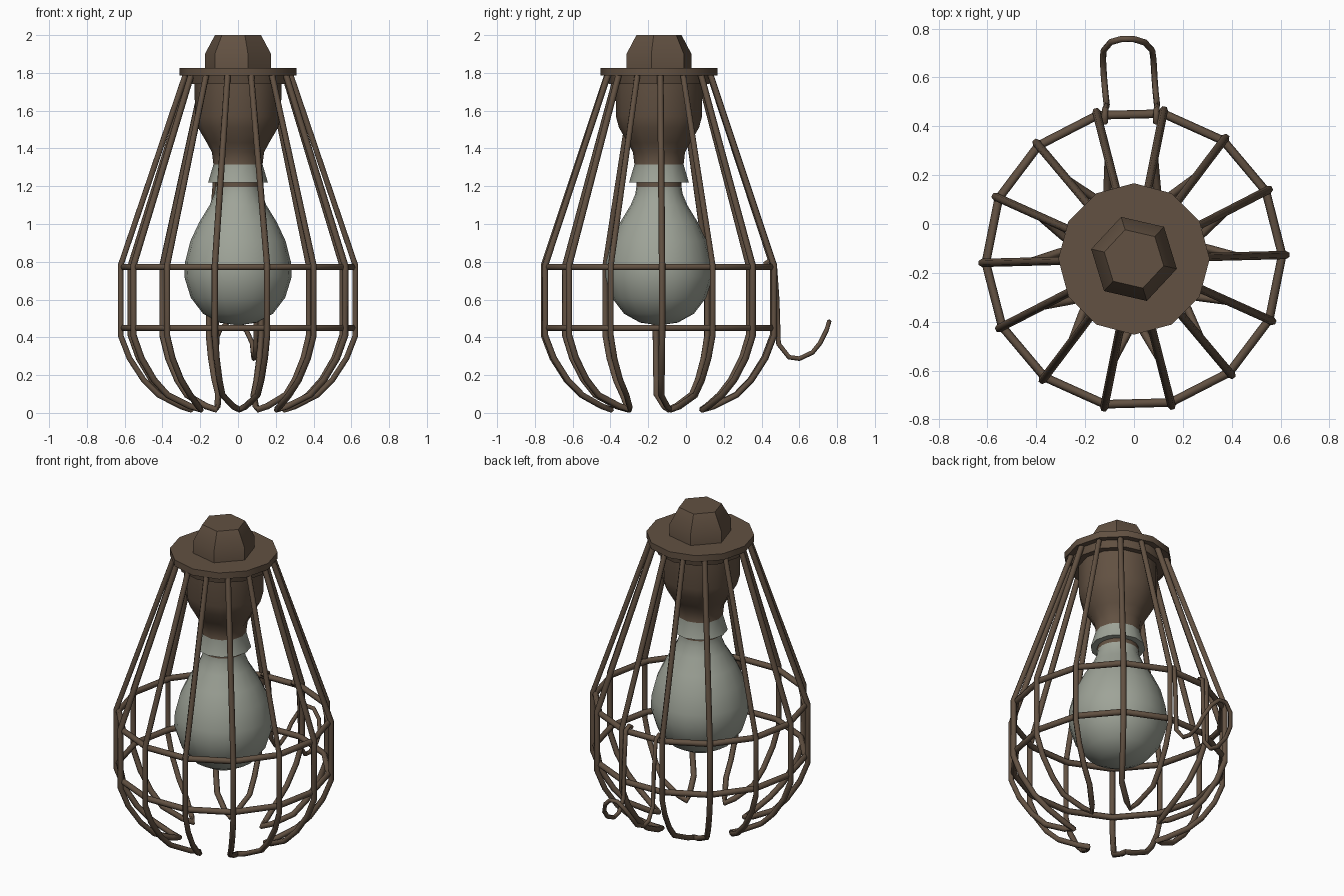
import bpy, bmesh, math
from mathutils import Vector

if "Cube" in bpy.data.objects:
    bpy.data.objects.remove(bpy.data.objects["Cube"])

CY = -0.143          # the lamp axis sits at x = 0, y = CY
N = 14               # upright wires
OFF = math.radians(1.5)
STEP = 2 * math.pi / N


def material(name, rgb):
    m = bpy.data.materials.new(name)
    m.diffuse_color = (*rgb, 1)
    m.use_nodes = True
    m.node_tree.nodes["Principled BSDF"].inputs["Base Color"].default_value = m.diffuse_color
    return m


BROWN = material("rusty_brown", (0.122, 0.082, 0.054))
GLASS = material("dusty_glass", (0.345, 0.37, 0.315))


def polar(r, a, z):
    return Vector((r * math.cos(a), CY + r * math.sin(a), z))


def smooth(ob, angle):
    bpy.ops.object.select_all(action='DESELECT')
    ob.select_set(True)
    bpy.context.view_layer.objects.active = ob
    bpy.ops.object.shade_smooth_by_angle(angle=math.radians(angle))


def lathe(name, profile, sides, start=0.0, mats=(BROWN,), rule=None, angle=40):
    """Spin an (r, z) profile, listed from bottom to top, about the lamp axis."""
    bm = bmesh.new()
    rows = []
    for r, z in profile:
        if r < 1e-5:
            rows.append([bm.verts.new(polar(0, 0, z))] * sides)
        else:
            rows.append([bm.verts.new(polar(r, start + 2 * math.pi * i / sides, z))
                         for i in range(sides)])
    for lo, hi in zip(rows, rows[1:]):
        for i in range(sides):
            j = (i + 1) % sides
            quad = list(dict.fromkeys((lo[i], lo[j], hi[j], hi[i])))
            f = bm.faces.new(quad)
            if rule:
                f.material_index = rule(f.calc_center_median().z)
    bmesh.ops.recalc_face_normals(bm, faces=bm.faces)
    me = bpy.data.meshes.new(name)
    bm.to_mesh(me)
    bm.free()
    for m in mats:
        me.materials.append(m)
    ob = bpy.data.objects.new(name, me)
    bpy.context.collection.objects.link(ob)
    smooth(ob, angle)
    return ob


def wires(name, paths, radius, closed=False):
    """Round wire along each path, turned into a mesh."""
    cu = bpy.data.curves.new(name, 'CURVE')
    cu.dimensions = '3D'
    cu.bevel_depth = radius
    cu.bevel_resolution = 1
    cu.use_fill_caps = True
    for path in paths:
        sp = cu.splines.new('POLY')
        sp.points.add(len(path) - 1)
        for p, co in zip(sp.points, path):
            p.co = (*co, 1)
        sp.use_cyclic_u = closed
    cu.materials.append(BROWN)
    ob = bpy.data.objects.new(name, cu)
    bpy.context.collection.objects.link(ob)
    bpy.ops.object.select_all(action='DESELECT')
    ob.select_set(True)
    bpy.context.view_layer.objects.active = ob
    bpy.ops.object.convert(target='MESH')
    smooth(bpy.context.object, 65)


# six-sided cap on top
lathe("hex_cap", [(0, 1.81), (0.18, 1.81), (0.18, 1.90), (0.125, 2.0), (0, 2.0)],
      6, math.radians(-13), angle=35)

# round plate that carries the cage
lathe("top_plate", [(0, 1.74), (0.265, 1.74), (0.275, 1.785), (0.31, 1.785),
                    (0.31, 1.825), (0, 1.825)], 12, angle=35)

# lamp holder, with its flared grey collar at the lower end
lathe("socket", [(0.11, 1.22), (0.158, 1.22), (0.13, 1.315), (0.138, 1.38),
                 (0.165, 1.43), (0.212, 1.51), (0.228, 1.57), (0.23, 1.75)],
      12, mats=(BROWN, GLASS), rule=lambda z: int(1.22 < z + 0.001 < 1.31), angle=50)

# light bulb, with a brown band at the neck
lathe("bulb", [(0, 0.463), (0.10, 0.478), (0.185, 0.525), (0.25, 0.61), (0.284, 0.72),
               (0.28, 0.80), (0.252, 0.91), (0.205, 1.01), (0.15, 1.10),
               (0.125, 1.16), (0.12, 1.195), (0.118, 1.24)],
      20, mats=(GLASS, BROWN), rule=lambda z: int(z > 1.195), angle=60)

# cage uprights: each neighbouring pair is one bent wire joined in a hairpin below
side = [(0.275, 1.80), (0.622, 0.78), (0.622, 0.41), (0.575, 0.29),
        (0.50, 0.175), (0.42, 0.095)]
hairpins = []
for k in range(0, N, 2):
    a, b = OFF + k * STEP, OFF + (k + 1) * STEP
    mid = (a + b) / 2
    down = [polar(r, a, z) for r, z in side]
    up = [polar(r, b, z) for r, z in reversed(side)]
    tip = [polar(0.305, mid - 0.11, 0.035), polar(0.255, mid, 0.018),
           polar(0.305, mid + 0.11, 0.035)]
    hairpins.append(down + tip + up)
wires("cage_uprights", hairpins, 0.017)

# two hoops round the cage
wires("cage_hoops", [[polar(0.607, OFF + i * STEP, z) for i in range(N)]
                     for z in (0.772, 0.45)], 0.018, closed=True)

# hanging hook at the back, clipped over the upper hoop
hook = [(-0.12, 0.415, 0.785), (-0.12, 0.44, 0.805), (-0.118, 0.47, 0.785),
        (-0.113, 0.482, 0.60), (-0.112, 0.49, 0.365), (-0.118, 0.545, 0.295),
        (-0.123, 0.60, 0.287), (-0.127, 0.67, 0.32), (-0.125, 0.71, 0.37),
        (-0.095, 0.745, 0.44), (-0.05, 0.758, 0.483), (0.0, 0.757, 0.48),
        (0.045, 0.743, 0.435), (0.075, 0.71, 0.37), (0.08, 0.67, 0.32),
        (0.084, 0.60, 0.287), (0.088, 0.545, 0.295), (0.094, 0.49, 0.365),
        (0.094, 0.482, 0.60), (0.092, 0.47, 0.785), (0.09, 0.44, 0.805),
        (0.09, 0.415, 0.785)]
wires("back_hook", [hook], 0.013)
